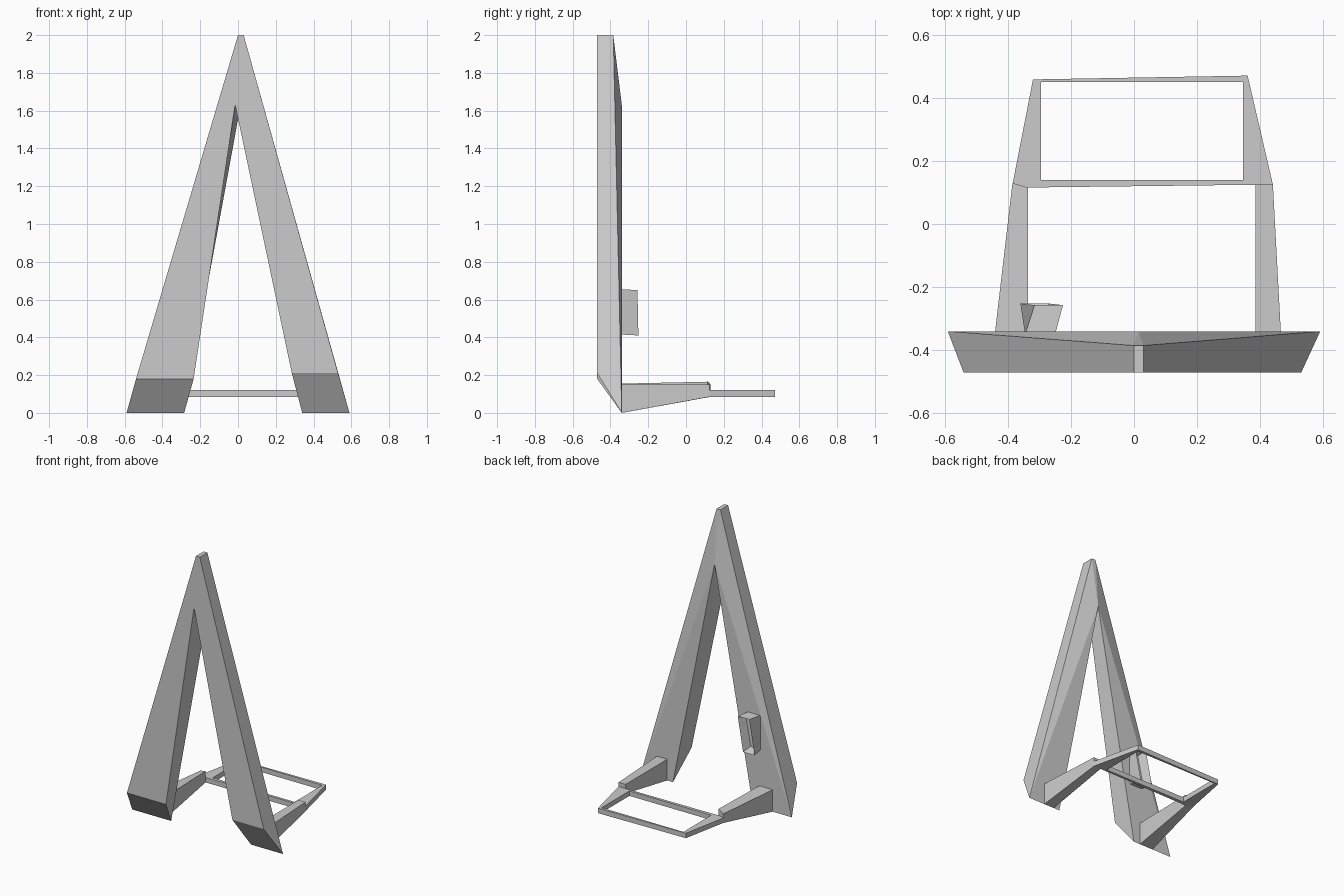
import bpy
import bmesh

cube = bpy.data.objects.get("Cube")
if cube:
    bpy.data.objects.remove(cube, do_unlink=True)

grey = bpy.data.materials.new("light_grey")
grey.use_nodes = True
grey.diffuse_color = (0.6, 0.6, 0.6, 1)
for node in grey.node_tree.nodes:
    if node.type == 'BSDF_PRINCIPLED':
        node.inputs["Base Color"].default_value = (0.6, 0.6, 0.6, 1)


def loft(name, loop_a, loop_b, caps, extra=None):
    """Closed solid between two matching loops; caps lists the end faces."""
    bm = bmesh.new()
    a = [bm.verts.new(p) for p in loop_a]
    b = [bm.verts.new(p) for p in loop_b]
    n = len(a)
    for i in range(n):
        j = (i + 1) % n
        bm.faces.new((a[i], a[j], b[j], b[i]))
    for cap in caps:
        bm.faces.new([a[i] for i in cap])
        bm.faces.new([b[i] for i in reversed(cap)])
    bmesh.ops.recalc_face_normals(bm, faces=bm.faces)
    if extra:
        extra(bm)
    mesh = bpy.data.meshes.new(name)
    bm.to_mesh(mesh)
    bm.free()
    mesh.materials.append(grey)
    obj = bpy.data.objects.new(name, mesh)
    bpy.context.collection.objects.link(obj)
    return obj


QUAD = [(0, 1, 2, 3)]

# A-shaped upright: top left, top right, right outer, right inner, crotch, left inner, left outer
front = [(0, 2), (0.03, 2), (0.53, 0.21), (0.285, 0.21),
         (-0.015, 1.63), (-0.235, 0.18), (-0.54, 0.18)]
back = [(0, 2), (0.03, 2), (0.59, 0), (0.34, 0),
        (0.014, 1.63), (-0.285, 0), (-0.59, 0)]
loft("a_frame",
     [(x, -0.47, z) for x, z in front],
     [(x, -0.385 if z == 2 else -0.34, z) for x, z in back],
     [(6, 5, 4), (6, 4, 0), (0, 4, 1), (1, 4, 2), (2, 4, 3)])

# Tapered feet reaching back from each leg
loft("right_foot",
     [(-0.44, -0.34, 0), (-0.335, -0.34, 0), (-0.335, -0.34, 0.155), (-0.44, -0.34, 0.155)],
     [(-0.385, 0.13, 0.085), (-0.335, 0.115, 0.085), (-0.335, 0.115, 0.165), (-0.385, 0.13, 0.15)],
     QUAD)
loft("left_foot",
     [(0.385, -0.34, 0), (0.465, -0.34, 0), (0.465, -0.34, 0.15), (0.385, -0.34, 0.15)],
     [(0.385, 0.125, 0.085), (0.44, 0.125, 0.085), (0.44, 0.125, 0.15), (0.385, 0.125, 0.15)],
     QUAD)

# Open rear frame: a flat ring joining the feet
outer = [(-0.387, 0.115), (0.44, 0.125), (0.36, 0.47), (-0.32, 0.458)]
inner = [(-0.295, 0.14), (0.345, 0.14), (0.345, 0.45), (-0.295, 0.45)]
bm = bmesh.new()
rings = [[bm.verts.new((x, y, z)) for x, y in loop]
         for loop, z in ((outer, 0.085), (outer, 0.12), (inner, 0.12), (inner, 0.085))]
for k in range(4):
    p, q = rings[k], rings[(k + 1) % 4]
    for i in range(4):
        j = (i + 1) % 4
        bm.faces.new((p[i], p[j], q[j], q[i]))
bmesh.ops.recalc_face_normals(bm, faces=bm.faces)
mesh = bpy.data.meshes.new("rear_frame")
bm.to_mesh(mesh)
bm.free()
mesh.materials.append(grey)
bpy.context.collection.objects.link(bpy.data.objects.new("rear_frame", mesh))


# Slotted bracket on the back of the right leg
def cut_slot(bm):
    face = max(bm.faces, key=lambda f: f.calc_center_median().y)
    bmesh.ops.inset_individual(bm, faces=[face], thickness=0.028)
    bmesh.ops.translate(bm, verts=face.verts, vec=(0, -0.06, 0))


loft("slotted_bracket",
     [(-0.345, -0.35, 0.415), (-0.25, -0.35, 0.415), (-0.25, -0.35, 0.655), (-0.345, -0.35, 0.655)],
     [(-0.36, -0.252, 0.41), (-0.27, -0.252, 0.41), (-0.225, -0.257, 0.65), (-0.315, -0.257, 0.65)],
     QUAD, cut_slot)
